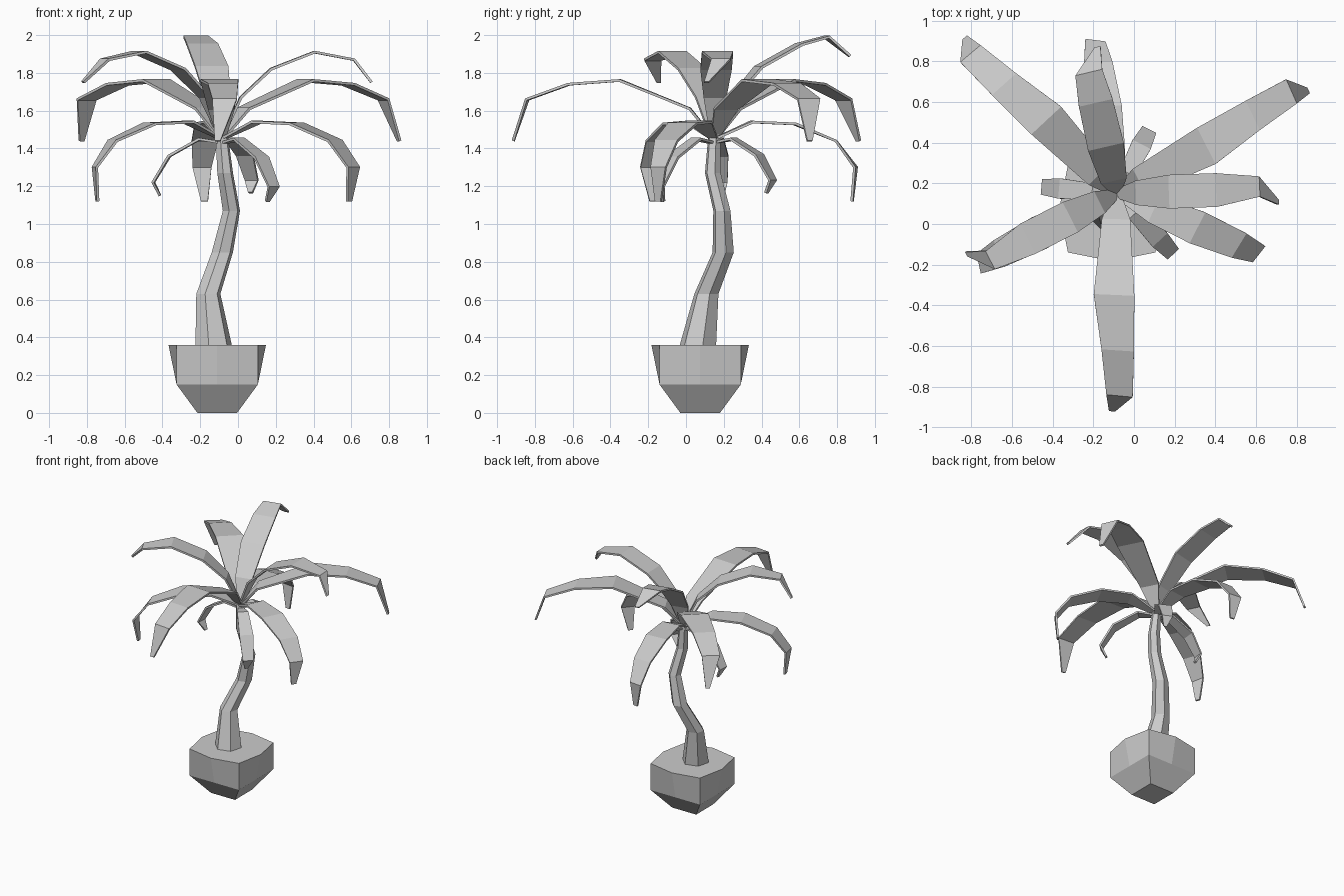
import bpy
from math import cos, sin, pi, radians

if "Cube" in bpy.data.objects:
    bpy.data.objects.remove(bpy.data.objects["Cube"])


def make(name, verts, faces):
    mesh = bpy.data.meshes.new(name)
    mesh.from_pydata(verts, [], faces)
    mesh.update()
    ob = bpy.data.objects.new(name, mesh)
    bpy.context.collection.objects.link(ob)
    return ob


def loft(name, rings):
    """Skin equal-sized rings and cap both ends."""
    n = len(rings[0])
    verts = [p for ring in rings for p in ring]
    faces = [(k * n + i, k * n + (i + 1) % n, (k + 1) * n + (i + 1) % n, (k + 1) * n + i)
             for k in range(len(rings) - 1) for i in range(n)]
    faces += [tuple(range(n))[::-1], tuple(range(len(verts) - n, len(verts)))]
    return make(name, verts, faces)


# Pot: square bottom whose sides bow outward at the rim
def pot_ring(h, mid, z):
    outline = [(h, h), (0, mid), (-h, h), (-mid, 0), (-h, -h), (0, -mid), (h, -h), (mid, 0)]
    return [(-0.11 + x, 0.075 + y, z) for x, y in outline]


loft("pot", [pot_ring(.105, .105, 0), pot_ring(.215, .215, .15), pot_ring(.215, .258, .36)])

# Trunk: bent, tapering six-sided column (x, y, z, radius)
path = [(-.127, .06, .34, .102), (-.157, .108, .63, .066), (-.083, .197, .85, .058),
        (-.035, .19, 1.07, .047), (-.068, .142, 1.27, .043), (-.085, .15, 1.46, .034)]
loft("trunk", [[(x + r * cos(a), y + r * sin(a), z) for a in [radians(15) + i * pi / 3 for i in range(6)]]
               for x, y, z, r in path])


# Leaves: strips given by (reach, height, half width, sideways shift), twisting toward the tip
def leaf(name, angle, profile, twist=0, scale=1.0):
    a = radians(angle)
    verts = []
    for i, (r, z, w, s) in enumerate(profile):
        b = a + radians(twist) * min(1, i / (len(profile) - 2)) ** 2
        for side in (w, -w):
            verts.append((-.085 + r * scale * cos(a) - s * sin(a) - side * sin(b),
                          .15 + r * scale * sin(a) + s * cos(a) + side * cos(b),
                          1.45 + (z - 1.45) * scale))
    faces = [(2 * i, 2 * i + 1, 2 * i + 3, 2 * i + 2) for i in range(len(profile) - 1)]
    ob = make(name, verts, faces)
    mod = ob.modifiers.new("thickness", 'SOLIDIFY')
    mod.thickness = .014
    mod.offset = 0


long_leaf = [(0, 1.45, .02, 0), (.13, 1.61, .07, 0), (.5, 1.76, .1, 0),
             (.77, 1.74, .08, .025), (.99, 1.66, .065, .04), (1.065, 1.44, .015, .005)]
arched_leaf = [(0, 1.45, .02, 0), (.1, 1.67, .06, 0), (.26, 1.82, .083, 0),
               (.49, 1.91, .083, 0), (.7, 1.87, .05, .01), (.79, 1.75, .012, -.07)]
upright_leaf = [(0, 1.45, .02, 0), (.07, 1.63, .065, 0), (.24, 1.83, .09, 0),
                (.46, 1.95, .085, 0), (.61, 1.99, .068, 0), (.72, 1.89, .015, -.07)]
drooping_leaf = [(0, 1.45, .02, 0), (.2, 1.54, .07, 0), (.43, 1.53, .085, 0),
                 (.65, 1.44, .07, 0), (.755, 1.3, .05, 0), (.735, 1.12, .018, -.01)]
small_leaf = [(0, 1.43, .015, 0), (.12, 1.45, .04, 0), (.28, 1.36, .05, 0),
              (.365, 1.22, .038, 0), (.33, 1.15, .012, -.01)]

for i, ang in enumerate((-91.5, 28, 134)):
    leaf(f"long_leaf_{i}", ang, long_leaf, -4)
for i, ang in enumerate((2, 207)):
    leaf(f"arched_leaf_{i}", ang, arched_leaf)
leaf("upright_leaf", 103, upright_leaf)
for i, ang in enumerate((-23, 207, 98)):
    leaf(f"drooping_leaf_{i}", ang, drooping_leaf, -15)
for i, (ang, sc) in enumerate(((-47, 1.1), (63, .95), (175, 1.0))):
    leaf(f"small_leaf_{i}", ang, small_leaf, 0, sc)
